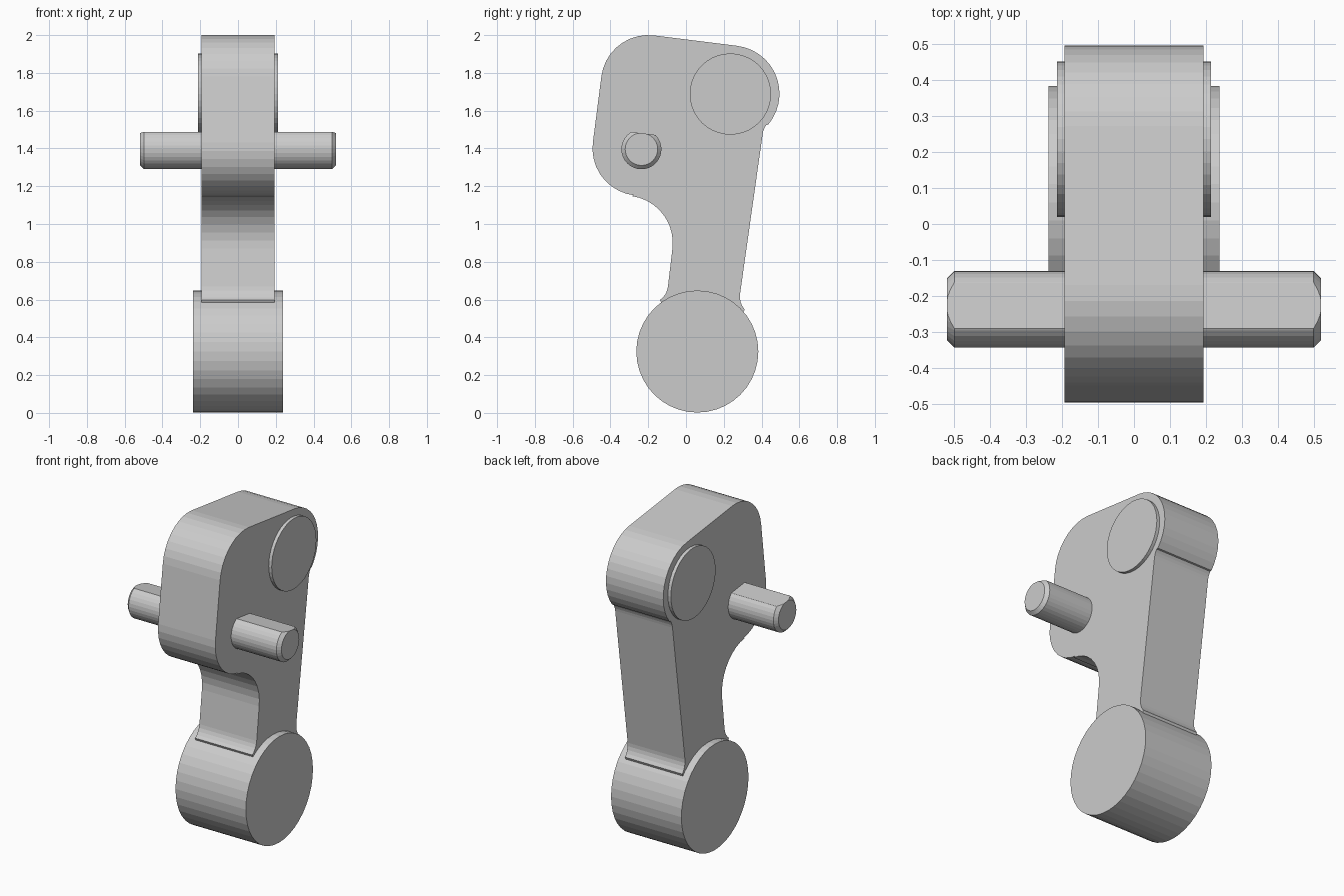
import bpy, bmesh
from math import cos, sin, radians
from mathutils import Vector

if "Cube" in bpy.data.objects:
    bpy.data.objects.remove(bpy.data.objects["Cube"])

grey = bpy.data.materials.new("plain_grey")
grey.use_nodes = True
grey.diffuse_color = (0.6, 0.6, 0.6, 1)
grey.node_tree.nodes["Principled BSDF"].inputs["Base Color"].default_value = (0.6, 0.6, 0.6, 1)


def finish(name, bm):
    bmesh.ops.recalc_face_normals(bm, faces=bm.faces)
    mesh = bpy.data.meshes.new(name)
    bm.to_mesh(mesh)
    bm.free()
    mesh.materials.append(grey)
    obj = bpy.data.objects.new(name, mesh)
    bpy.context.collection.objects.link(obj)
    return obj


def arc(y, z, r, start, end, steps):
    """Points of an arc in the side plane, angles in degrees."""
    angles = [radians(start + (end - start) * i / steps) for i in range(steps + 1)]
    return [(y + r * cos(a), z + r * sin(a)) for a in angles]


def loft(name, sections):
    """Solid through matching side-plane outlines, each given as (x, points)."""
    bm = bmesh.new()
    rings = [[bm.verts.new((x, y, z)) for y, z in pts] for x, pts in sections]
    for a, b in zip(rings, rings[1:]):
        for i in range(len(a)):
            j = (i + 1) % len(a)
            bm.faces.new((a[i], a[j], b[j], b[i]))
    bm.faces.new(rings[0])
    bm.faces.new(rings[-1])
    return finish(name, bm)


def disc(y, z, r, steps):
    return arc(y, z, r, 0, 360, steps)[:-1]


# Arm plate: rounded head, concave neck and small flares into the foot
outline = (
    arc(-0.20, 1.75, 0.25, 173, 83, 9)
    + arc(0.24, 1.69, 0.255, 83, -40, 13)
    + arc(0.505, 1.464, 0.1, 143, 173, 3)
    + arc(0.385, 0.615, 0.1, 173, 222, 4)
    + [(0.25, 0.4), (-0.05, 0.4)]
    + arc(-0.195, 0.68, 0.1, -55, -7, 4)
    + arc(-0.32, 0.90, 0.25, -7, 83, 9)
    + arc(-0.245, 1.40, 0.25, 263, 173, 9)
)
loft("arm_plate", [(-0.193, outline), (0.193, outline)])

# Round foot and the raised boss through the head
for name, y, z, r, half in (("round_foot", 0.06, 0.325, 0.323, 0.237),
                            ("head_boss", 0.235, 1.688, 0.215, 0.213)):
    ring = disc(y, z, r, 40)
    loft(name, [(-half, ring), (half, ring)])

# Cross pin: chamfered ends and one flat along its top
py, pz, pr = -0.236, 1.396, 0.106
body, tip = disc(py, pz, pr, 32), disc(py, pz, pr - 0.02, 32)
pin = loft("cross_pin", [(-0.518, tip), (-0.498, body), (0.498, body), (0.518, tip)])
up = Vector((0, cos(radians(83)), sin(radians(83))))
bm = bmesh.new()
bm.from_mesh(pin.data)
cut = bmesh.ops.bisect_plane(bm, geom=bm.verts[:] + bm.edges[:] + bm.faces[:],
                             plane_co=Vector((0, py, pz)) + up * 0.084,
                             plane_no=up, clear_outer=True)
bmesh.ops.holes_fill(bm, edges=[e for e in bm.edges if e.is_boundary], sides=0)
bmesh.ops.recalc_face_normals(bm, faces=bm.faces)
bm.to_mesh(pin.data)
bm.free()
